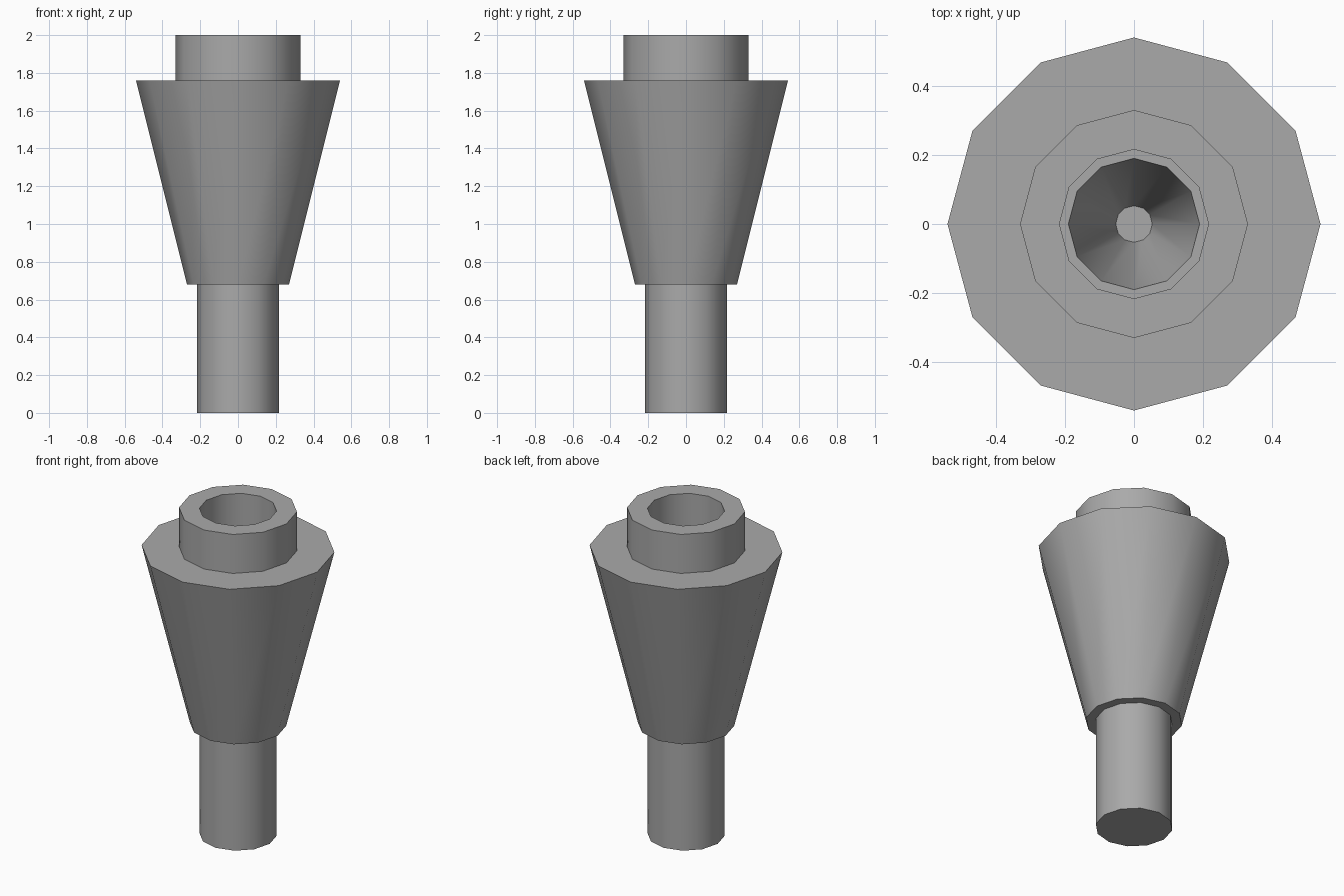
import bpy, bmesh, math

SIDES = 12

cube = bpy.data.objects.get("Cube")
if cube:
    bpy.data.objects.remove(cube, do_unlink=True)

grey = bpy.data.materials.new("plain grey")
grey.use_nodes = True
colour = (0.4, 0.4, 0.4, 1)
grey.diffuse_color = colour
grey.node_tree.nodes["Principled BSDF"].inputs["Base Color"].default_value = colour


def lathe(name, profile):
    """Turn (radius, height) points about z; a radius of 0 closes with a cap."""
    bm = bmesh.new()
    rings = []
    for r, z in profile:
        if r == 0:
            continue
        rings.append([bm.verts.new((r * math.cos(i * math.tau / SIDES),
                                    r * math.sin(i * math.tau / SIDES), z))
                      for i in range(SIDES)])
    for low, high in zip(rings, rings[1:]):
        for i in range(SIDES):
            j = (i + 1) % SIDES
            bm.faces.new((low[i], low[j], high[j], high[i]))
    if profile[0][0] == 0:
        bm.faces.new(rings[0][::-1])
    if profile[-1][0] == 0:
        bm.faces.new(rings[-1])
    mesh = bpy.data.meshes.new(name)
    bm.to_mesh(mesh)
    bm.free()
    mesh.materials.append(grey)
    obj = bpy.data.objects.new(name, mesh)
    bpy.context.collection.objects.link(obj)
    bpy.ops.object.select_all(action='DESELECT')
    obj.select_set(True)
    bpy.context.view_layer.objects.active = obj
    bpy.ops.object.shade_smooth_by_angle(angle=math.radians(40))


# Round handle with a closed foot
lathe("stem", [(0, 0), (0.216, 0), (0.216, 0.68)])
# Flared body with flat rims below and above
lathe("flared_body", [(0.216, 0.68), (0.27, 0.68), (0.54, 1.76), (0.33, 1.76)])
# Hollow collar with a narrow ledge inside
lathe("collar", [(0.33, 1.76), (0.33, 2), (0.216, 2), (0.216, 1.76), (0.19, 1.76)])
# Tapered socket sinking into the body
lathe("socket", [(0.19, 1.76), (0.053, 1.1), (0, 1.1)])
